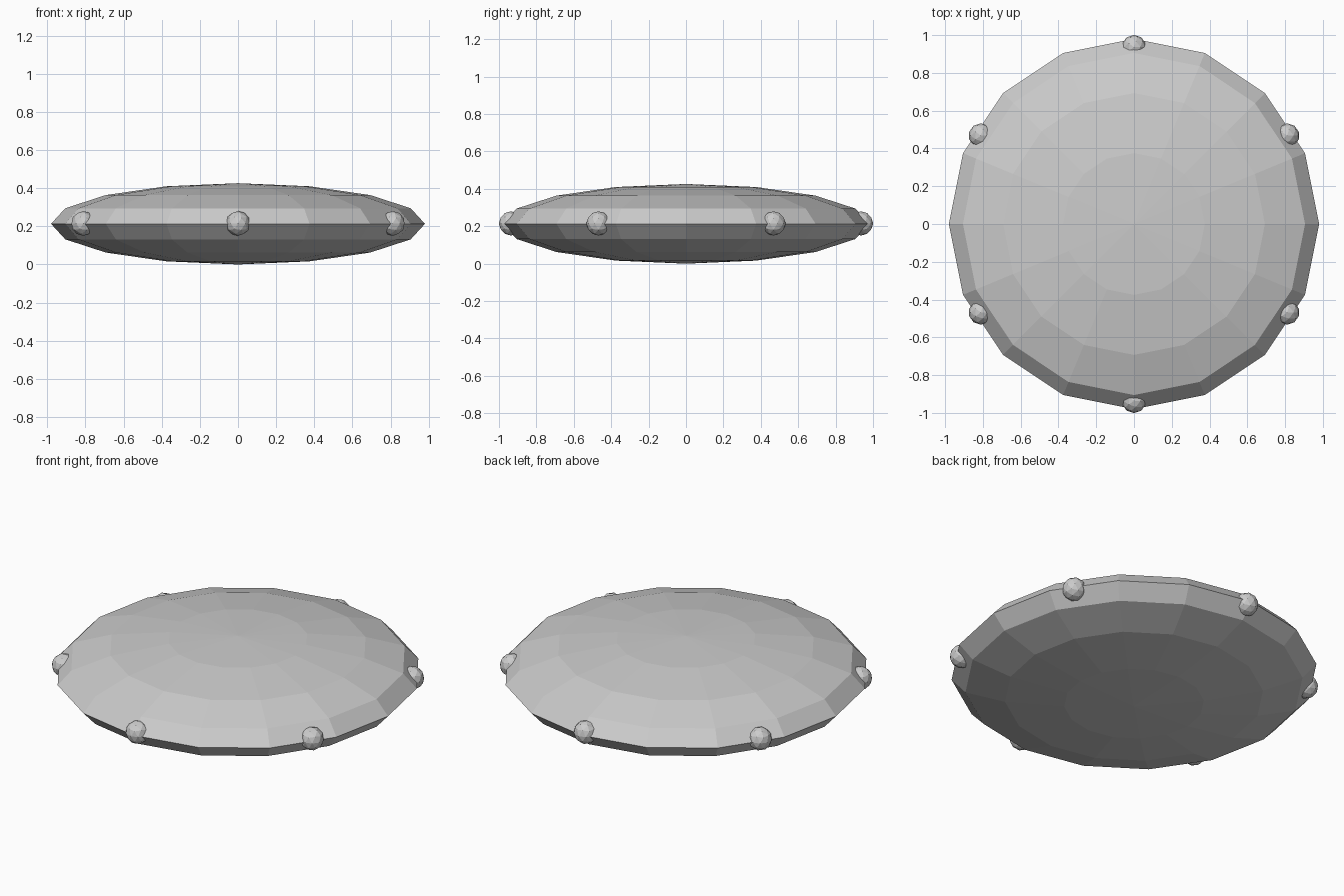
import bpy
from math import cos, sin, radians

if "Cube" in bpy.data.objects:
    bpy.data.objects.remove(bpy.data.objects["Cube"])

RADIUS = 0.98        # body radius
HALF = 0.213         # half thickness
BEAD_R = 0.065
BEAD_RING = 0.936

# Flattened faceted disc body
bpy.ops.mesh.primitive_uv_sphere_add(segments=16, ring_count=8, radius=1, location=(0, 0, HALF))
body = bpy.context.object
body.name = "disc_body"
body.scale = (RADIUS, RADIUS, HALF)
bpy.ops.object.transform_apply(location=False, rotation=False, scale=True)

# Six low-poly beads around the rim
for i in range(6):
    a = radians(30 + 60 * i)
    bpy.ops.mesh.primitive_ico_sphere_add(
        subdivisions=2, radius=BEAD_R,
        location=(BEAD_RING * cos(a), BEAD_RING * sin(a), HALF + 0.002))
    bpy.context.object.name = f"rim_bead_{i + 1}"
